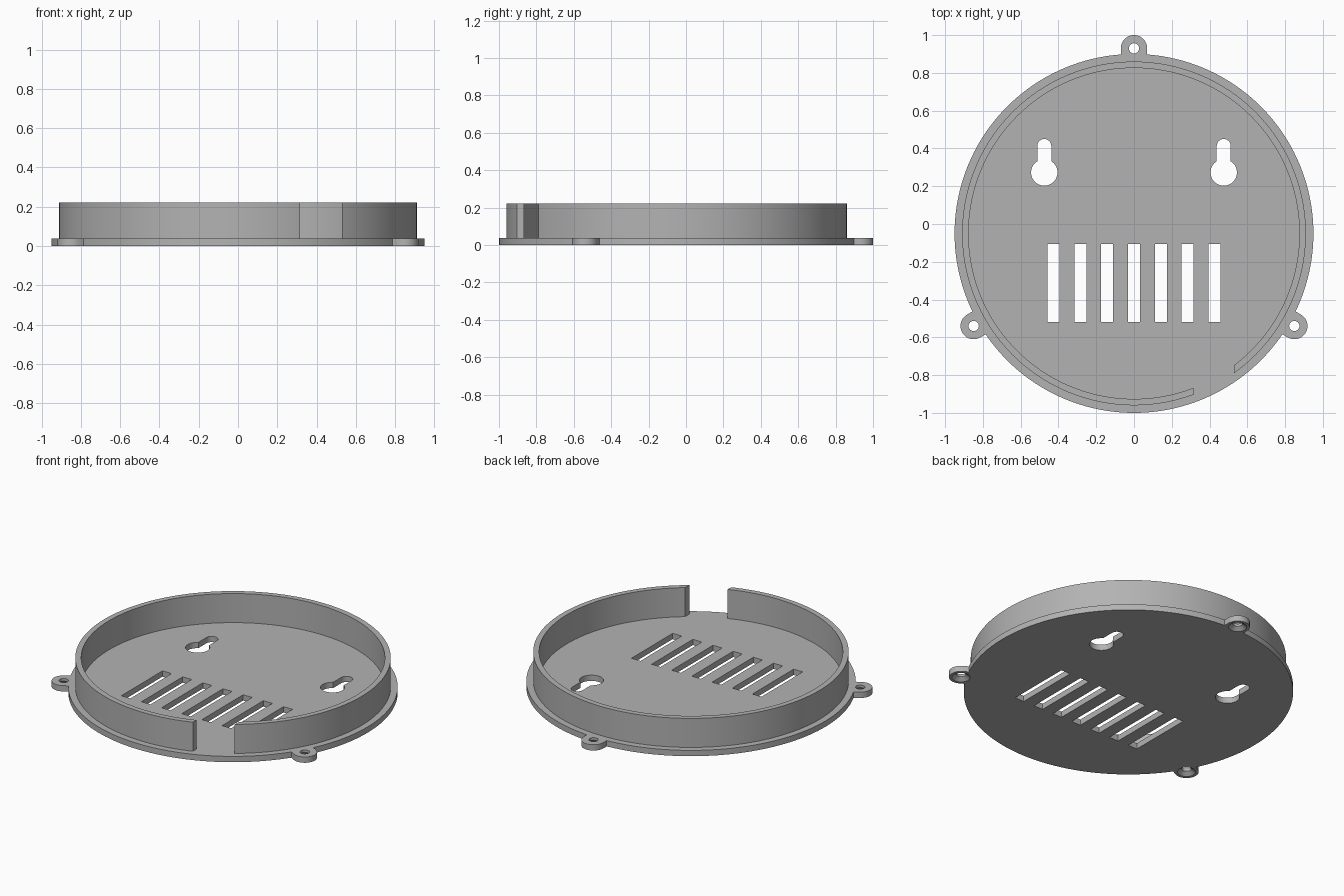
import bpy, bmesh
from math import sin, cos, pi, radians
from mathutils import Matrix, Vector

cube = bpy.data.objects.get("Cube")
if cube:
    bpy.data.objects.remove(cube, do_unlink=True)

CY = -0.05           # centre of the round body
BASE_R, BASE_H = 0.95, 0.037
WALL_OUT, WALL_IN, WALL_TOP = 0.91, 0.876, 0.222
LUG_R, LUG_DIST = 0.07, 0.98

grey = bpy.data.materials.new("grey plastic")
grey.use_nodes = True
colour = (0.45, 0.45, 0.45, 1)
grey.diffuse_color = colour
grey.node_tree.nodes["Principled BSDF"].inputs["Base Color"].default_value = colour


def arc(cx, cy, r, start, end, n):
    return [(cx + r * cos(start + (end - start) * i / n),
             cy + r * sin(start + (end - start) * i / n)) for i in range(n + 1)]


def circle(cx, cy, r, n=48):
    return arc(cx, cy, r, 0, 2 * pi, n)[:-1]


def rect(x0, x1, y0, y1):
    return [(x0, y0), (x1, y0), (x1, y1), (x0, y1)]


def prism(name, outline, z0, z1, turn=0):
    """Extrude an outline upwards, optionally turned about the body centre."""
    bm = bmesh.new()
    base = bm.faces.new([bm.verts.new((x, y, z0)) for x, y in outline])
    top = bmesh.ops.extrude_face_region(bm, geom=[base])["geom"]
    bmesh.ops.translate(bm, vec=(0, 0, z1 - z0),
                        verts=[v for v in top if isinstance(v, bmesh.types.BMVert)])
    bmesh.ops.recalc_face_normals(bm, faces=bm.faces)
    bmesh.ops.rotate(bm, verts=bm.verts, cent=(0, CY, 0),
                     matrix=Matrix.Rotation(turn, 3, 'Z'))
    return finish(name, bm)


def cone(name, centre, r0, r1, z0, z1):
    bm = bmesh.new()
    bmesh.ops.create_cone(bm, cap_ends=True, segments=48, radius1=r0, radius2=r1,
                          depth=z1 - z0,
                          matrix=Matrix.Translation((centre.x, centre.y, (z0 + z1) / 2)))
    return finish(name, bm)


def finish(name, bm):
    mesh = bpy.data.meshes.new(name)
    bm.to_mesh(mesh)
    bm.free()
    mesh.materials.append(grey)
    obj = bpy.data.objects.new(name, mesh)
    bpy.context.collection.objects.link(obj)
    return obj


def select(obj):
    bpy.ops.object.select_all(action='DESELECT')
    obj.select_set(True)
    bpy.context.view_layer.objects.active = obj


def combine(target, tool, operation='DIFFERENCE'):
    select(target)
    mod = target.modifiers.new("combine", 'BOOLEAN')
    mod.operation, mod.object, mod.solver = operation, tool, 'EXACT'
    bpy.ops.object.modifier_apply(modifier=mod.name)
    bpy.data.objects.remove(tool, do_unlink=True)


# Round base plate with three screw lugs, each countersunk from below
base = prism("base_plate", circle(0, CY, BASE_R, 160), 0, BASE_H)
lug_outline = arc(0, CY + LUG_DIST, LUG_R, 0, pi, 32) + [(-LUG_R, 0.8), (LUG_R, 0.8)]
turns = [radians(a) for a in (0, 120, 240)]
for t in turns:
    combine(base, prism("lug", lug_outline, 0, BASE_H, t), 'UNION')
for t in turns:
    centre = Vector((-sin(t) * LUG_DIST, CY + cos(t) * LUG_DIST))
    combine(base, cone("screw_hole", centre, 0.027, 0.027, -0.05, 0.1))
    combine(base, cone("countersink", centre, 0.065, 0.02, -0.01, 0.026))

# Keyhole hangers: round entry with a narrow round-topped neck
for x in (-0.475, 0.475):
    combine(base, prism("keyhole_entry", circle(x, 0.273, 0.07), -0.05, 0.1))
    neck = arc(x, 0.413, 0.037, 0, pi, 24) + [(x - 0.037, 0.273), (x + 0.037, 0.273)]
    combine(base, prism("keyhole_neck", neck, -0.05, 0.1))

# Row of ventilation slots
for i in range(-3, 4):
    x = i * 0.142
    combine(base, prism("vent_slot", rect(x - 0.032, x + 0.032, -0.52, -0.105), -0.05, 0.1))

# Raised ring wall with a cable gap at the front
wall = prism("ring_wall", circle(0, CY, WALL_OUT, 160), BASE_H, WALL_TOP)
combine(wall, prism("wall_bore", circle(0, CY, WALL_IN, 160), -0.1, 0.4))
combine(wall, prism("cable_gap", rect(0.315, 0.53, -1.1, -0.5), -0.1, 0.4))

for obj in (base, wall):
    select(obj)
    bpy.ops.object.shade_smooth_by_angle(angle=radians(30))
